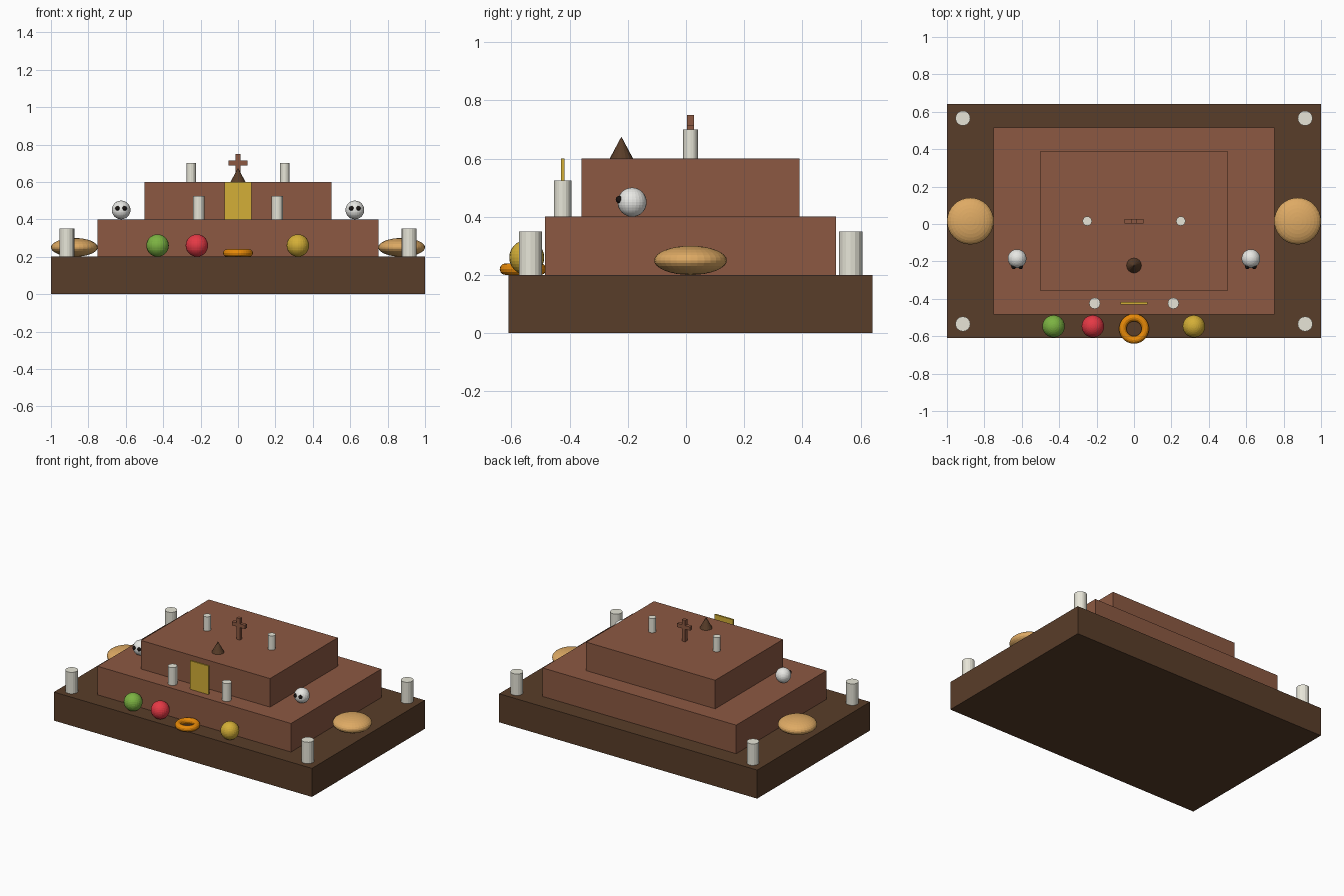
import bpy
import math

if "Cube" in bpy.data.objects:
    bpy.data.objects.remove(bpy.data.objects["Cube"])


def mat(name, r, g, b):
    """Flat material from 0-255 display values."""
    lin = [((c / 255 + 0.055) / 1.055) ** 2.4 if c > 10 else c / 255 / 12.92 for c in (r, g, b)]
    m = bpy.data.materials.new(name)
    m.diffuse_color = (*lin, 1)
    m.use_nodes = True
    m.node_tree.nodes["Principled BSDF"].inputs["Base Color"].default_value = m.diffuse_color
    return m


DARK = mat("dark wood", 89, 61, 41)
WOOD = mat("red brown wood", 140, 89, 66)
WAX = mat("ivory wax", 242, 240, 226)
BONE = mat("bone white", 240, 240, 236)
BLACK = mat("eye black", 26, 20, 18)
GOLD = mat("gold", 212, 175, 55)
GREEN = mat("fruit green", 124, 179, 66)
RED = mat("fruit red", 229, 57, 69)
ORANGE = mat("flower orange", 255, 152, 10)
BREAD = mat("bread crust", 222, 170, 100)

CY = 0.0155  # centre line of the stepped platform


def finish(name, material):
    o = bpy.context.object
    o.name = name
    o.data.materials.append(material)
    return o


def box(name, material, size, x, y, z0):
    bpy.ops.mesh.primitive_cube_add(size=1, location=(x, y, z0 + size[2] / 2))
    o = finish(name, material)
    o.scale = size
    return o


def candle(name, x, y, z0, r, h):
    bpy.ops.mesh.primitive_cylinder_add(vertices=16, radius=r, depth=h, location=(x, y, z0 + h / 2))
    return finish(name, WAX)


def ball(name, material, r, x, y, z, flat=1.0, seg=24, rings=16):
    bpy.ops.mesh.primitive_uv_sphere_add(segments=seg, ring_count=rings, radius=r, location=(x, y, z))
    o = finish(name, material)
    o.scale.z = flat
    return o


# Stepped platform
box("base_tier", DARK, (2.0, 1.25, 0.2), 0, CY, 0)
box("middle_tier", WOOD, (1.5, 1.0, 0.2), 0, CY, 0.2)
box("top_tier", WOOD, (1.0, 0.75, 0.2), 0, CY, 0.4)

# Mirrored offerings on both sides
for side, s in (("left", -1), ("right", 1)):
    candle(f"front_corner_candle_{side}", s * 0.915, CY - 0.55, 0.2, 0.04, 0.15)
    candle(f"back_corner_candle_{side}", s * 0.915, CY + 0.55, 0.2, 0.04, 0.15)
    candle(f"middle_candle_{side}", s * 0.21, -0.424, 0.4, 0.03, 0.125)
    candle(f"top_candle_{side}", s * 0.25, CY, 0.6, 0.025, 0.1)
    ball(f"bread_{side}", BREAD, 0.125, s * 0.875, CY, 0.25, flat=0.4, seg=32)
    ball(f"skull_{side}", BONE, 0.05, s * 0.625, -0.185, 0.45)
    for eye, e in (("left", -1), ("right", 1)):
        ball(f"skull_{side}_eye_{eye}", BLACK, 0.0125, s * 0.625 + e * 0.019, -0.229, 0.459, seg=12, rings=8)

# Cross on the top tier
box("cross_post", WOOD, (0.026, 0.024, 0.15), 0, CY, 0.6)
box("cross_bar", WOOD, (0.1, 0.024, 0.026), 0, CY, 0.688)

# Incense cone
bpy.ops.mesh.primitive_cone_add(vertices=16, radius1=0.04, radius2=0, depth=0.075, location=(0, -0.222, 0.6375))
finish("incense_cone", DARK)

# Standing gold picture panel
box("picture_panel", GOLD, (0.145, 0.012, 0.2), 0, -0.424, 0.4)

# Fruit and flower ring along the front edge
ball("green_fruit", GREEN, 0.06, -0.43, -0.547, 0.26)
ball("red_fruit", RED, 0.06, -0.22, -0.547, 0.26)
ball("yellow_fruit", GOLD, 0.06, 0.32, -0.547, 0.26)
bpy.ops.mesh.primitive_torus_add(major_radius=0.06, minor_radius=0.02, major_segments=32,
                                 minor_segments=12, location=(0, -0.56, 0.22))
finish("flower_ring", ORANGE)
